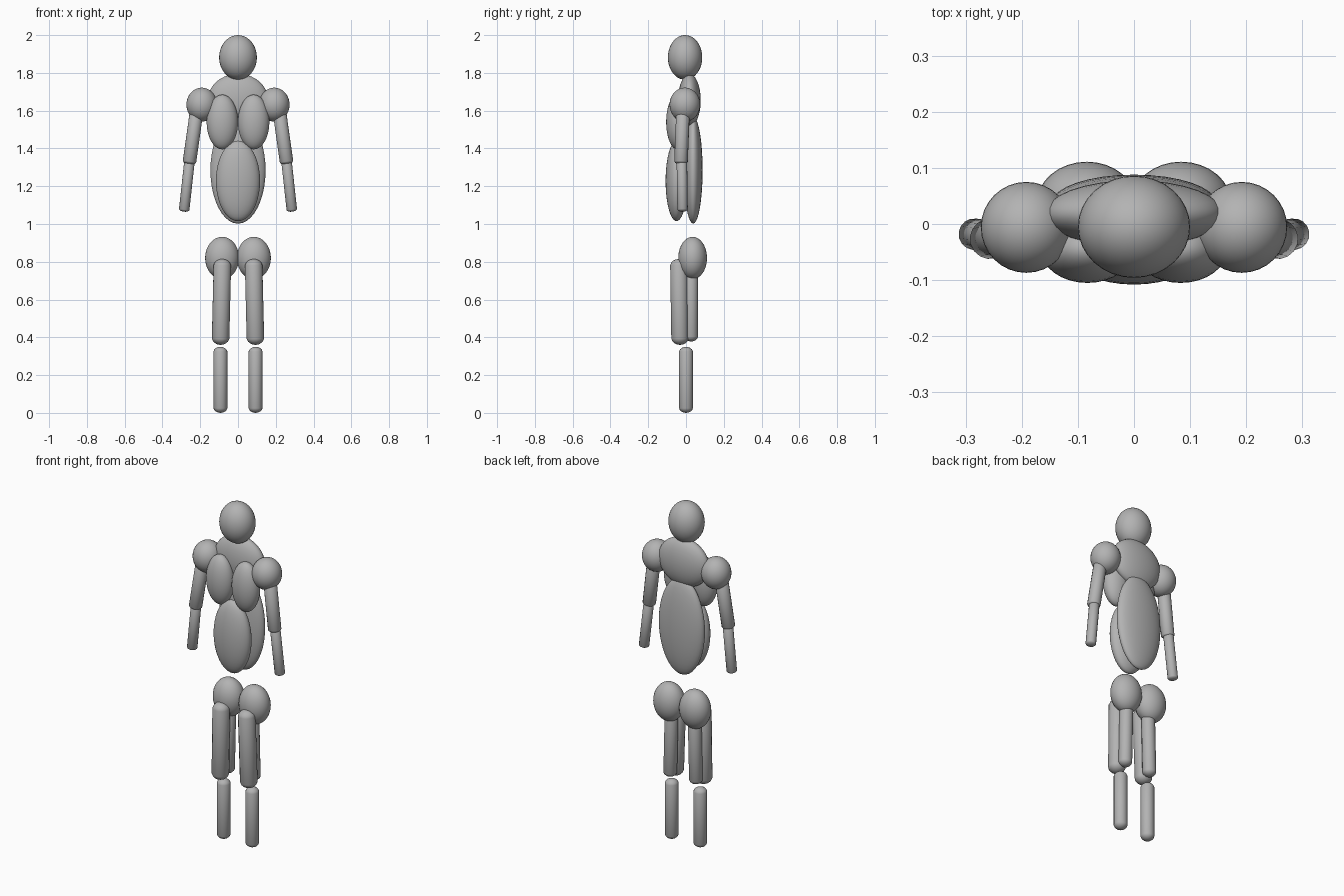
import bpy
import bmesh
from math import pi, cos
from mathutils import Vector, Matrix

default = bpy.data.objects.get("Cube")
if default:
    bpy.data.objects.remove(default, do_unlink=True)

# One plain grey for the whole figure
grey = bpy.data.materials.new("mannequin grey")
grey.use_nodes = True
colour = (0.45, 0.45, 0.45, 1)
grey.diffuse_color = colour
grey.node_tree.nodes["Principled BSDF"].inputs["Base Color"].default_value = colour


def finish(name, bm):
    mesh = bpy.data.meshes.new(name)
    for face in bm.faces:
        face.smooth = True
    bm.to_mesh(mesh)
    bm.free()
    mesh.materials.append(grey)
    obj = bpy.data.objects.new(name, mesh)
    bpy.context.collection.objects.link(obj)
    return obj


def ellipsoid(name, centre, radii):
    bm = bmesh.new()
    place = Matrix.Translation(centre) @ Matrix.Diagonal((*radii, 1))
    bmesh.ops.create_uvsphere(bm, u_segments=32, v_segments=20, radius=1, matrix=place)
    return finish(name, bm)


def capsule(name, start, end, radius, cap):
    """Round-ended limb running from tip to tip."""
    start, end = Vector(start), Vector(end)
    axis = end - start
    straight = axis.length / 2 - cap
    rings = 9
    wide = radius / cos(pi / rings / 2)
    bm = bmesh.new()
    bmesh.ops.create_uvsphere(bm, u_segments=16, v_segments=rings, radius=1)
    for v in bm.verts:
        side = 1 if v.co.z > 0 else -1
        v.co = (v.co.x * wide, v.co.y * wide, v.co.z * cap + side * straight)
    turn = axis.to_track_quat('Z', 'Y').to_matrix().to_4x4()
    bm.transform(Matrix.Translation((start + end) / 2) @ turn)
    return finish(name, bm)


# Head and torso masses on the centre line
ellipsoid("head", (0, -0.005, 1.882), (0.1, 0.091, 0.118))
ellipsoid("upper_back", (0, 0.018, 1.655), (0.16, 0.06, 0.14))
ellipsoid("lower_back", (0, 0.038, 1.285), (0.146, 0.05, 0.283))
ellipsoid("abdomen", (0, -0.05, 1.228), (0.117, 0.058, 0.213))

# Paired parts
for side, s in (("left", 1), ("right", -1)):
    ellipsoid(side + "_chest", (s * 0.083, -0.045, 1.54), (0.083, 0.06, 0.145))
    ellipsoid(side + "_shoulder", (s * 0.192, -0.006, 1.632), (0.081, 0.081, 0.09))
    ellipsoid(side + "_buttock", (s * 0.084, 0.035, 0.82), (0.09, 0.076, 0.112))
    capsule(side + "_upper_arm", (s * 0.22, -0.016, 1.59),
            (s * 0.259, -0.027, 1.315), 0.036, 0.018)
    capsule(side + "_forearm", (s * 0.256, -0.022, 1.34),
            (s * 0.286, -0.018, 1.065), 0.028, 0.014)
    capsule(side + "_thigh", (s * 0.082, -0.038, 0.815),
            (s * 0.093, -0.031, 0.36), 0.047, 0.04)
    capsule(side + "_hamstring", (s * 0.074, 0.027, 0.8),
            (s * 0.084, 0.027, 0.378), 0.037, 0.03)
    capsule(side + "_shin", (s * 0.093, 0, 0.35),
            (s * 0.093, 0, 0), 0.037, 0.03)
